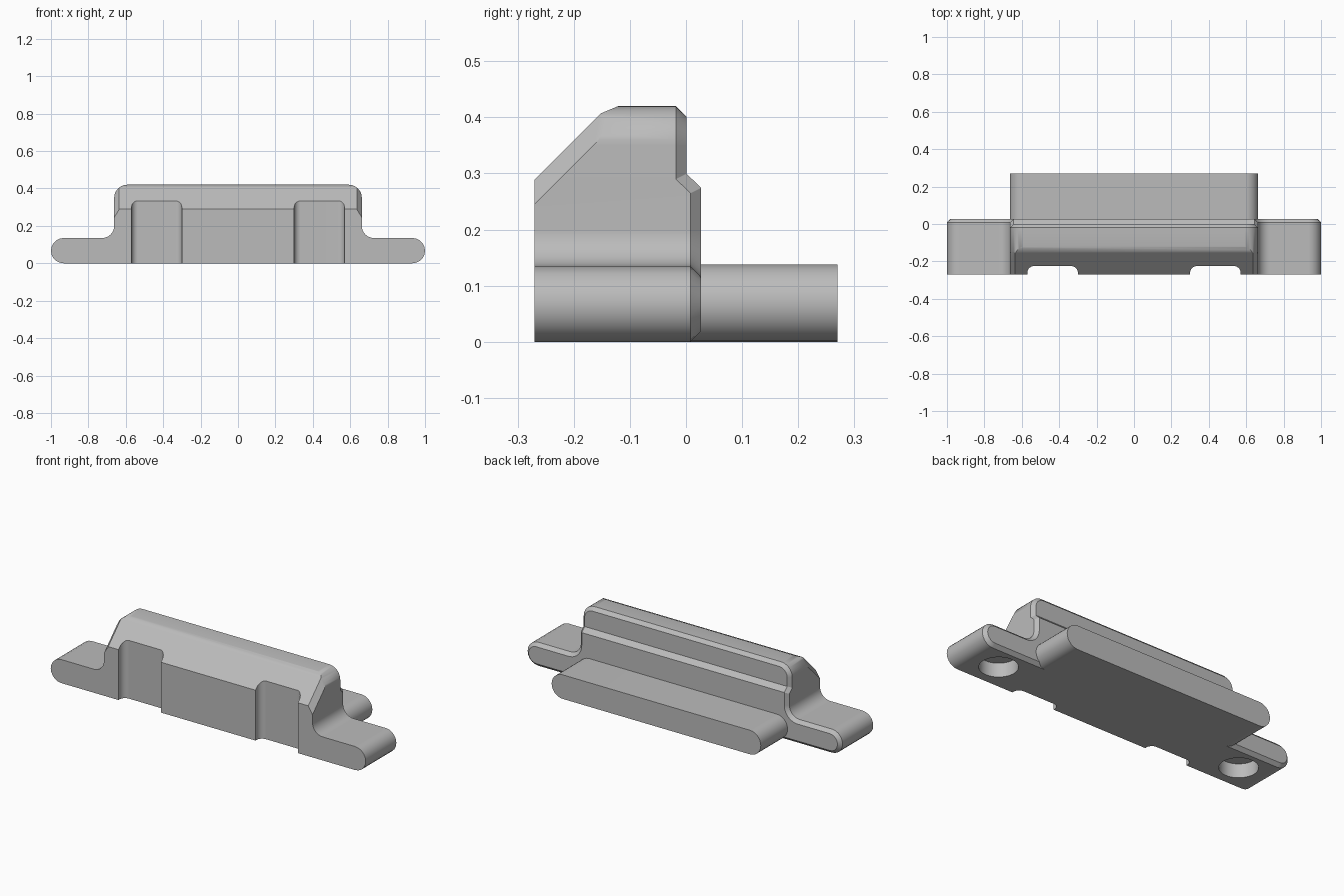
import bpy, bmesh, math
from mathutils import Vector

cube = bpy.data.objects.get("Cube")
if cube:
    bpy.data.objects.remove(cube, do_unlink=True)

grey = bpy.data.materials.new("plain grey")
grey.use_nodes = True
colour = (0.5, 0.5, 0.5, 1)
grey.diffuse_color = colour
grey.node_tree.nodes["Principled BSDF"].inputs["Base Color"].default_value = colour


def arc(cx, cz, r, start, end, steps=10):
    angles = [math.radians(start + (end - start) * i / steps) for i in range(steps + 1)]
    return [(cx + r * math.cos(a), cz + r * math.sin(a)) for a in angles]


def finish(name, bm):
    bmesh.ops.recalc_face_normals(bm, faces=bm.faces)
    mesh = bpy.data.meshes.new(name)
    bm.to_mesh(mesh)
    bm.free()
    mesh.materials.append(grey)
    obj = bpy.data.objects.new(name, mesh)
    bpy.context.collection.objects.link(obj)
    return obj


def prism(name, points, offset):
    """Extrude a closed outline along an offset vector."""
    bm = bmesh.new()
    face = bm.faces.new([bm.verts.new(p) for p in points])
    ext = bmesh.ops.extrude_face_region(bm, geom=[face], use_keep_orig=True)
    moved = [g for g in ext["geom"] if isinstance(g, bmesh.types.BMVert)]
    bmesh.ops.translate(bm, verts=moved, vec=Vector(offset))
    return finish(name, bm)


def make_active(obj):
    bpy.ops.object.select_all(action='DESELECT')
    obj.select_set(True)
    bpy.context.view_layer.objects.active = obj


def cut(obj, cutter):
    mod = obj.modifiers.new("cut", 'BOOLEAN')
    mod.operation, mod.solver, mod.object = 'DIFFERENCE', 'EXACT', cutter
    make_active(obj)
    bpy.ops.object.modifier_apply(modifier=mod.name)
    bpy.data.objects.remove(cutter, do_unlink=True)


def smooth(obj):
    make_active(obj)
    bpy.ops.object.shade_smooth_by_angle(angle=math.radians(30))
    mod = obj.modifiers.new("even shading", 'WEIGHTED_NORMAL')
    mod.keep_sharp = True


# Half outline of the body, inset by d: flange end, fillet, wall, top corner
def half_outline(d):
    low = arc(0.9325, 0.0675, 0.0675 - d, -90, 90)
    low += arc(0.727, 0.2, 0.065 + d, 270, 180)
    low.append((0.662 - d, 0.265 + d / 2))
    high = [(0.662 - d, 0.29 + d / 2)] + arc(0.592, 0.35, 0.07 - d, 0, 90)
    return low, high


# Body: front ring, back ring and inset back ring, stepped forward near the top
bm = bmesh.new()
rings = []
for y, d, step in ((-0.27, 0, 0), (0.008, 0, 0.026), (0.027, 0.019, 0.026)):
    low, high = half_outline(d)
    pts = [(x, y, z) for x, z in low] + [(x, y - step, z) for x, z in high]
    right = [bm.verts.new(p) for p in pts]
    left = [bm.verts.new((-x, yy, z)) for x, yy, z in pts]
    rings.append((right, left))
n_low, n = len(low), len(pts)
loops = [r + l[::-1] for r, l in rings]
for a, b in zip(loops, loops[1:]):
    for i in range(2 * n):
        j = (i + 1) % (2 * n)
        bm.faces.new((a[i], a[j], b[j], b[i]))
bm.faces.new(loops[0])
r, l = rings[-1]
for s, e in ((0, n_low), (n_low - 1, n_low + 1), (n_low, n)):
    bm.faces.new(r[s:e] + l[s:e][::-1])
body = finish("body", bm)

# Sloped front with bevelled sides
slope_half = [(0.635, 0.289), (0.69, 0.199), (0.69, 0.8)]
outline = slope_half + [(-x, z) for x, z in slope_half[::-1]]
cut(body, prism("slope_cutter", [(x, -0.37, z - 0.1) for x, z in outline], (0, 0.5, 0.5)))

# Softened ridge where the slope meets the top
ridge = [(-0.193, 0.39), (-0.073, 0.44), (-0.193, 0.5)]
cut(body, prism("ridge_cutter", [(-0.8, y, z) for y, z in ridge], (1.6, 0, 0)))

for side in (-1, 1):
    # Upright front slots with rounded inner corners
    slot = [(0.57, -0.3)] + arc(0.535, -0.26, 0.035, 0, 90, 6)
    slot += arc(0.335, -0.26, 0.035, 90, 180, 6) + [(0.30, -0.3)]
    cut(body, prism("slot_cutter", [(side * x, y, -0.1) for x, y in slot], (0, 0, 0.6)))
    # Blind round sockets under the flanges
    circle = arc(side * 0.786, -0.12, 0.1, 0, 360, 48)[:-1]
    cut(body, prism("socket_cutter", [(x, y, -0.1) for x, y in circle], (0, 0, 0.18)))
smooth(body)

# Round-ended bar at the back
bar = arc(0.595, 0.069, 0.069, -90, 90, 14) + arc(-0.595, 0.069, 0.069, 90, 270, 14)
smooth(prism("rear_bar", [(x, 0.008, z) for x, z in bar], (0, 0.262, 0)))
